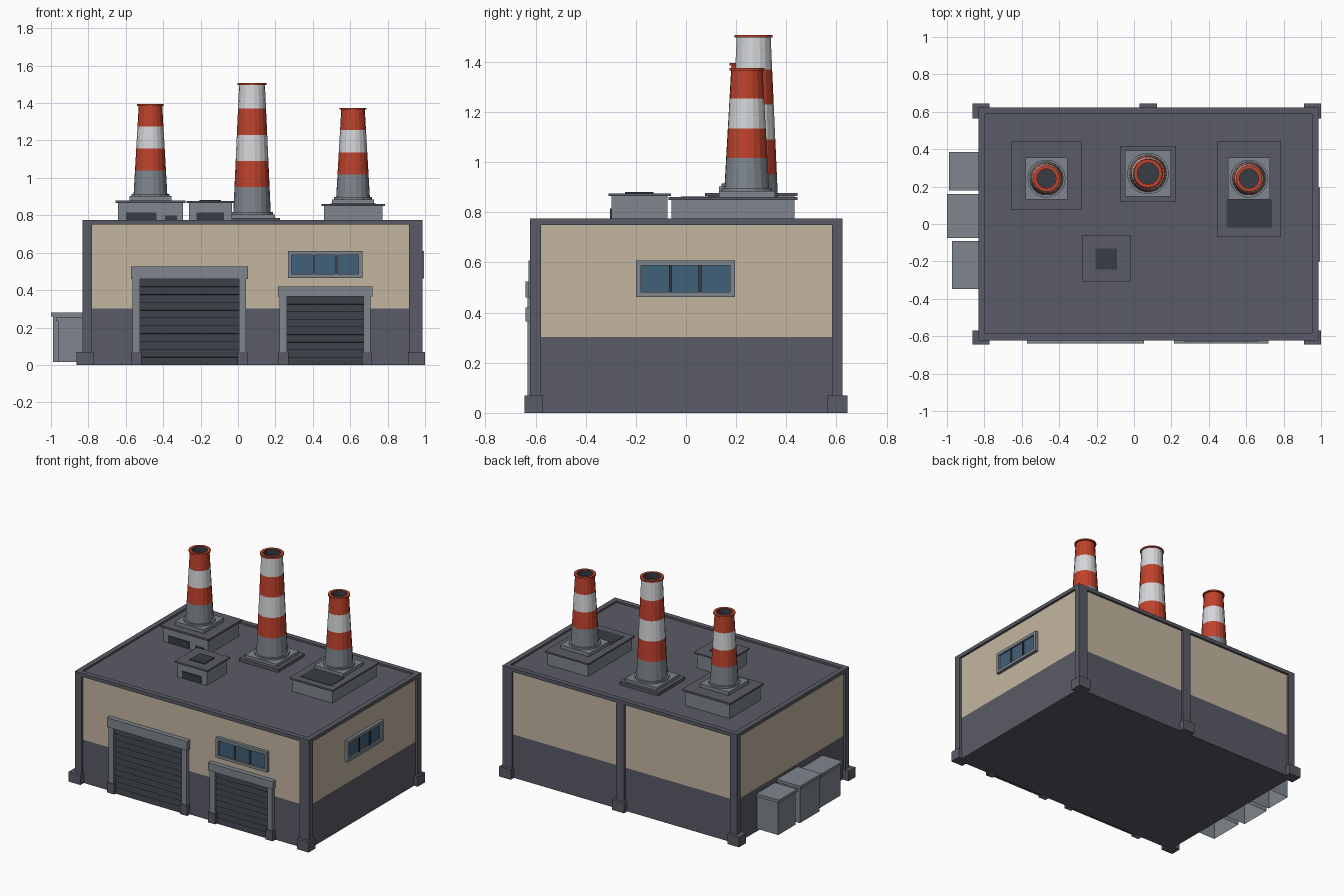
import bpy, bmesh, math
from mathutils import Matrix

if "Cube" in bpy.data.objects:
    bpy.data.objects.remove(bpy.data.objects["Cube"])


def mat(name, r, g, b):
    m = bpy.data.materials.new(name)
    lin = [((c / 255 + 0.055) / 1.055) ** 2.4 for c in (r, g, b)]
    m.diffuse_color = (*lin, 1)
    m.use_nodes = True
    m.node_tree.nodes["Principled BSDF"].inputs["Base Color"].default_value = m.diffuse_color
    return m


TAN = mat("tan wall", 196, 182, 160)
SLATE = mat("slate", 90, 91, 102)
GREY = mat("grey metal", 126, 134, 141)
RED = mat("red paint", 190, 66, 44)
WHITE = mat("white paint", 212, 214, 217)
DARK = mat("dark opening", 56, 60, 67)
GLASS = mat("blue glass", 64, 96, 120)


def finish(name, bm, mats):
    me = bpy.data.meshes.new(name)
    bm.to_mesh(me)
    bm.free()
    for m in mats:
        me.materials.append(m)
    ob = bpy.data.objects.new(name, me)
    bpy.context.collection.objects.link(ob)
    return ob


def box(name, x0, x1, y0, y1, z0, z1, m, open_bottom=False):
    bm = bmesh.new()
    bmesh.ops.create_cube(bm, size=1, matrix=Matrix.Translation(
        ((x0 + x1) / 2, (y0 + y1) / 2, (z0 + z1) / 2)) @ Matrix.Diagonal((x1 - x0, y1 - y0, z1 - z0, 1)))
    if open_bottom:
        bmesh.ops.delete(bm, geom=[f for f in bm.faces if f.normal.z < -0.5], context='FACES')
    return finish(name, bm, [m])


# Walls: slate lower part, tan upper part
X0, X1, Y0, Y1 = -0.832, 0.987, -0.622, 0.624
R = 0.015
box("wall_lower", X0 + R, X1 - R, Y0 + R, Y1 - R, 0, 0.303, SLATE)
box("wall_upper", X0 + R, X1 - R, Y0 + R, Y1 - R, 0.303, 0.755, TAN)

# Roof slab with a shallow sunken deck
roof = box("roof", X0, X1, Y0, Y1, 0.75, 0.775, SLATE)
bm = bmesh.new()
bm.from_mesh(roof.data)
top = [f for f in bm.faces if f.normal.z > 0.5]
bmesh.ops.inset_region(bm, faces=top, thickness=0.05)
ext = bmesh.ops.inset_region(bm, faces=top, thickness=0.0005, depth=-0.012)
bm.to_mesh(roof.data)
bm.free()

# Corner pillars and the middle pillar at the back, each with a foot
for px0, px1, fx0, fx1 in ((X0, -0.78, -0.863, -0.772), (0.915, X1, 0.909, 1.0)):
    for py0, py1, fy0, fy1 in ((Y0, -0.579, -0.645, -0.57), (0.582, Y1, 0.565, 0.645)):
        box("corner_pillar", px0, px1, py0, py1, 0, 0.755, SLATE)
        box("pillar_foot", fx0, fx1, fy0, fy1, 0, 0.07, SLATE)
box("back_pillar", 0.045, 0.108, 0.58, Y1, 0, 0.755, SLATE)
box("back_pillar_foot", 0.03, 0.123, 0.565, 0.645, 0, 0.07, SLATE)


# Roller doors: sawtooth shutter, frame posts, lintel and feet
def door(x0, x1, h, lintel_top, slats):
    bm = bmesh.new()
    prof = []
    for i in range(slats):
        prof += [(-0.622, h * i / slats), (-0.611, h * (i + 0.97) / slats)]
    prof.append((-0.611, h))
    cols = [[bm.verts.new((x, y, z)) for y, z in prof] for x in (x0 - 0.01, x1 + 0.01)]
    for i in range(len(prof) - 1):
        bm.faces.new((cols[0][i], cols[1][i], cols[1][i + 1], cols[0][i + 1]))
    finish("door_shutter", bm, [DARK])
    for a, b in ((x0 - 0.04, x0), (x1, x1 + 0.038)):
        box("door_post", a, b, -0.632, -0.6, 0, h + 0.01, GREY)
        box("door_post_foot", a - 0.008, b + 0.008, -0.638, -0.6, 0, 0.07, SLATE)
    box("door_lintel", x0 - 0.048, x1 + 0.048, -0.64, -0.6, h, lintel_top, GREY)


door(-0.523, 0.005, 0.46, 0.525, 11)
door(0.262, 0.67, 0.365, 0.42, 9)


# Windows: four frame bars, glass and two mullions; built along x or along y
def window(a0, a1, z0, z1, side):
    def bar(name, u0, u1, w0, w1, out, m):
        if side == "front":
            box(name, u0, u1, Y0 - out, Y0 + R + 0.01, w0, w1, m)
        else:
            box(name, X1 - R - 0.01, X1 + out, u0, u1, w0, w1, m)
    t, e = 0.02, 0.007
    bar("window_sill", a0, a1, z0, z0 + t, e, GREY)
    bar("window_head", a0, a1, z1 - t, z1, e, GREY)
    bar("window_side", a0, a0 + t, z0 + t, z1 - t, e, GREY)
    bar("window_side", a1 - t, a1, z0 + t, z1 - t, e, GREY)
    bar("window_glass", a0 + t, a1 - t, z0 + t, z1 - t, -0.005, GLASS)
    for k in (1, 2):
        c = a0 + t + (a1 - a0 - 2 * t) * k / 3
        bar("window_mullion", c - 0.006, c + 0.006, z0 + t, z1 - t, 0.001, DARK)


window(0.267, 0.665, 0.465, 0.608, "front")
window(-0.2, 0.195, 0.462, 0.608, "right")

# Lidded storage bins along the left wall
for x0, y0, y1, h in ((-0.99, 0.18, 0.385, 0.265), (-1.0, -0.075, 0.16, 0.28), (-0.973, -0.348, -0.09, 0.255)):
    box("bin_body", x0 + 0.01, X0 + R, y0 + 0.008, y1 - 0.008, 0.015, h - 0.02, GREY, True)
    box("bin_lid", x0, X0 + R, y0, y1, h - 0.02, h, GREY)


# Roof units: grey body with an overhanging slate lid
def unit(x0, x1, y0, y1, z_lid, z_top):
    o = 0.013
    box("roof_unit_body", x0 + o, x1 - o, y0 + o, y1 - o, 0.76, z_lid, GREY)
    box("roof_unit_lid", x0, x1, y0, y1, z_lid, z_top, SLATE)


unit(-0.655, -0.28, 0.075, 0.445, 0.865, 0.878)
unit(0.447, 0.785, -0.07, 0.445, 0.85, 0.861)
unit(-0.275, -0.02, -0.31, -0.06, 0.865, 0.876)
box("center_plinth", -0.075, 0.225, 0.12, 0.415, 0.76, 0.785, SLATE)

# Dark vents on the roof units
box("small_unit_top_vent", -0.205, -0.09, -0.243, -0.13, 0.87, 0.881, DARK)
box("small_unit_front_vent", -0.222, -0.075, -0.304, -0.29, 0.768, 0.815, DARK)
box("left_unit_front_vent", -0.6, -0.437, 0.081, 0.095, 0.768, 0.815, DARK)
box("left_unit_small_vent", -0.39, -0.325, 0.081, 0.095, 0.768, 0.8, DARK)
box("right_unit_top_vent", 0.495, 0.738, -0.02, 0.13, 0.855, 0.864, DARK)


# Striped chimneys: lathed profile, one colour per ring, on a square plate
def chimney(cx, cy, plate, plate_z, z0, r0, r1, levels, colours, n=18):
    box("chimney_plate", cx - plate, cx + plate, cy - plate, cy + plate, plate_z, z0 - 0.012, GREY)
    zt = levels[-1]
    prof = [(r0 + 0.012, z0 - 0.014), (r0 + 0.012, z0), (r0, z0)]
    cols = [GREY, GREY]
    for z, c in zip(levels, colours):
        prof.append((r0 + (r1 - r0) * (z - z0) / (zt - z0), z))
        cols.append(c)
    rim = r1 + 0.008
    prof += [(rim, zt), (rim, zt + 0.01), (r1 - 0.012, zt + 0.01), (r1 - 0.012, zt - 0.03)]
    cols += [RED, RED, RED, DARK]
    mats = [GREY, RED, WHITE, DARK]
    bm = bmesh.new()
    rings = [[bm.verts.new((cx + r * math.cos(2 * math.pi * k / n), cy + r * math.sin(2 * math.pi * k / n), z))
              for k in range(n)] for r, z in prof]
    for i, c in enumerate(cols):
        for k in range(n):
            j = (k + 1) % n
            f = bm.faces.new((rings[i][k], rings[i][j], rings[i + 1][j], rings[i + 1][k]))
            f.material_index = mats.index(c)
    bm.faces.new(rings[-1]).material_index = 3
    finish("chimney", bm, mats)


chimney(-0.468, 0.243, 0.112, 0.875, 0.915, 0.09, 0.063,
        (1.04, 1.157, 1.275, 1.385), (GREY, RED, WHITE, RED))
chimney(0.075, 0.27, 0.124, 0.78, 0.817, 0.1, 0.069,
        (0.95, 1.09, 1.23, 1.37, 1.498), (GREY, RED, WHITE, RED, WHITE))
chimney(0.615, 0.243, 0.112, 0.858, 0.897, 0.09, 0.063,
        (1.017, 1.135, 1.255, 1.365), (GREY, RED, WHITE, RED))
